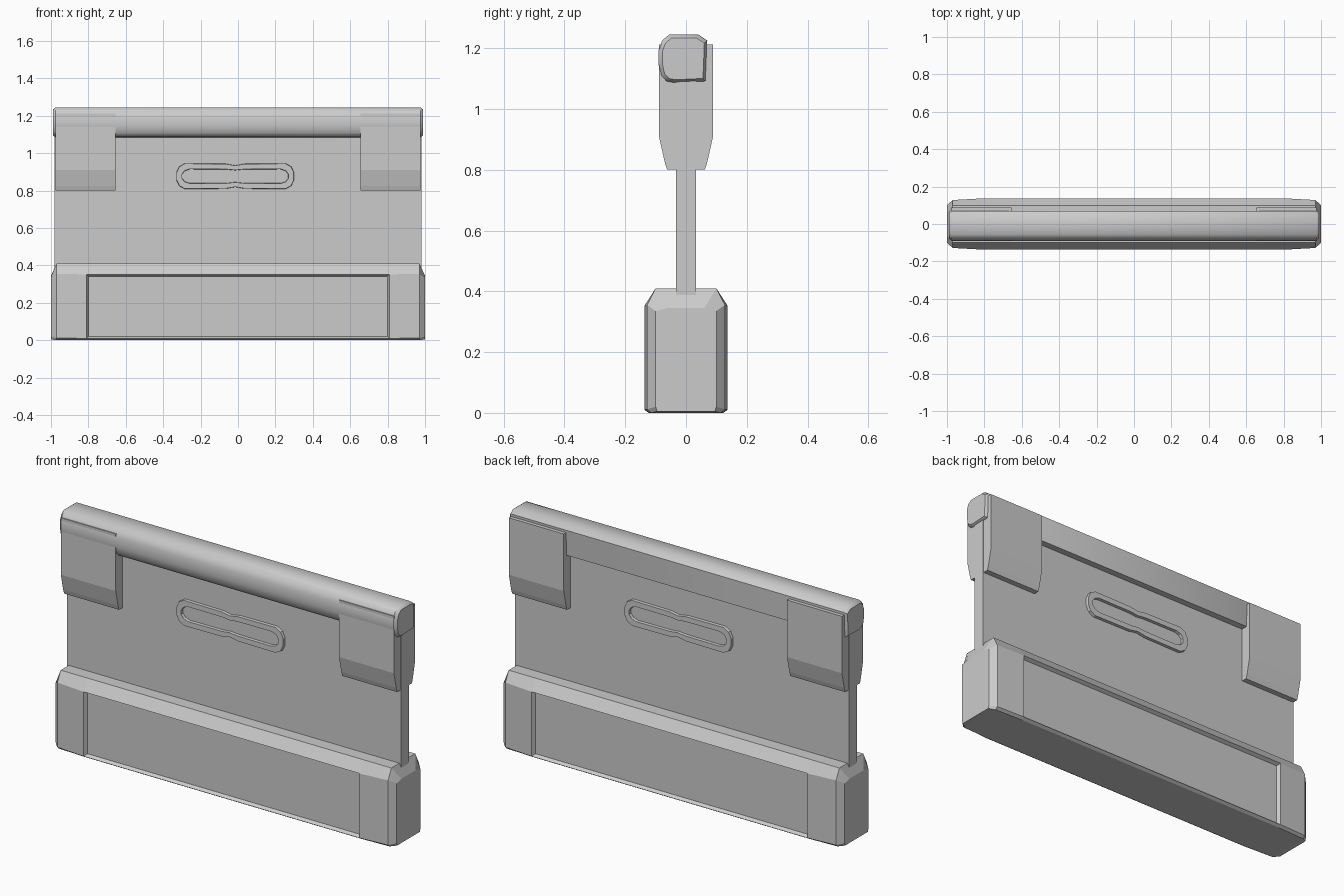
import bpy, bmesh
from math import pi
from mathutils import Matrix

cube = bpy.data.objects.get("Cube")
if cube:
    bpy.data.objects.remove(cube, do_unlink=True)

grey = bpy.data.materials.new("light grey")
grey.use_nodes = True
COLOUR = (0.6, 0.6, 0.6, 1)
grey.diffuse_color = COLOUR
grey.node_tree.nodes["Principled BSDF"].inputs["Base Color"].default_value = COLOUR


def make(name, bm):
    bmesh.ops.recalc_face_normals(bm, faces=bm.faces[:])
    mesh = bpy.data.meshes.new(name)
    bm.to_mesh(mesh)
    bm.free()
    mesh.materials.append(grey)
    obj = bpy.data.objects.new(name, mesh)
    bpy.context.collection.objects.link(obj)
    return obj


def loft(loops, closed=False):
    """Skin a list of equal-length point loops, capping both ends unless closed."""
    bm = bmesh.new()
    rings = [[bm.verts.new(p) for p in loop] for loop in loops]
    pairs = list(zip(rings, rings[1:] + rings[:1]))
    for a, b in pairs if closed else pairs[:-1]:
        for i in range(len(a)):
            j = (i + 1) % len(a)
            bm.faces.new((a[i], a[j], b[j], b[i]))
    if not closed:
        bm.faces.new(rings[0])
        bm.faces.new(rings[-1])
    return bm


def section(x, half):
    """Symmetric cross-section at x from its front half, given bottom to top."""
    return [(x, -y, z) for y, z in half] + [(x, y, z) for y, z in reversed(half)]


# Heavy base with chamfered ends and a recessed panel on each long side
end = [(.095, .005), (.1, .02), (.1, .335), (.06, .345)]
shoulder = [(.115, 0), (.128, .012), (.128, .355), (.1, .41)]
middle = [(.122, 0), (.137, .01), (.137, .352), (.1, .41)]
stations = [(1, end), (.97, shoulder), (.81, middle)]
loops = [section(-x, h) for x, h in stations] + [section(x, h) for x, h in reversed(stations)]
bm = loft(loops)
bmesh.ops.recalc_face_normals(bm, faces=bm.faces[:])
panels = [f for f in bm.faces if abs(f.normal.y) > .99 and abs(f.calc_center_median().x) < .1]
bmesh.ops.inset_individual(bm, faces=panels, thickness=.014, depth=-.018)
make("base", bm)

# Thin upright board
board = [(.033, .33), (.033, 1.2)]
make("board", loft([section(-.98, board), section(.98, board)]))

# Rolled bar along the top edge: rounded front, flat back
bar = [(.065, 1.09), (.07, 1.225), (.04, 1.245), (-.055, 1.245), (-.078, 1.226),
       (-.09, 1.195), (-.09, 1.145), (-.082, 1.108), (-.065, 1.09), (-.04, 1.085)]
bar_loops = []
for x, s in ((-.99, .86), (-.975, 1), (.975, 1), (.99, .86)):
    bar_loops.append([(x, y * s, 1.165 + (z - 1.165) * s) for y, z in bar])
top_bar = make("top_bar", loft(bar_loops))
bpy.context.view_layer.objects.active = top_bar
top_bar.select_set(True)
bpy.ops.object.shade_smooth_by_angle(angle=pi / 4.5)
top_bar.select_set(False)

# Corner clamps gripping the board and bar
clamp = [(.062, .8), (.07, .825), (.089, .91), (.089, 1.212)]
for side, name in ((-1, "right_clamp"), (1, "left_clamp")):
    make(name, loft([section(side * .655, clamp), section(side * .977, clamp)]))

# Raised grip rings, slightly pinched in the middle, one on each face
quarter = [(0, .058), (.05, .067), (.27, .069), (.3, .052), (.315, .02)]
upper = quarter + [(x, -z) for x, z in reversed(quarter)]
outline = upper + [(-x, z) for x, z in reversed(upper)][1:-1]


def grip_loop(y, shrink):
    pts = []
    for x, z in outline:
        sx = (.315 - shrink) / .315
        sz = (.069 - shrink) / .069
        pts.append((x * sx - .015, y, z * sz + .877))
    return pts


for name, turn in (("front_grip", 0), ("back_grip", pi)):
    bm = loft([grip_loop(-.03, 0), grip_loop(-.048, .002),
               grip_loop(-.048, .03), grip_loop(-.03, .032)], closed=True)
    bmesh.ops.transform(bm, matrix=Matrix.Rotation(turn, 4, 'Z'), verts=bm.verts[:])
    make(name, bm)
